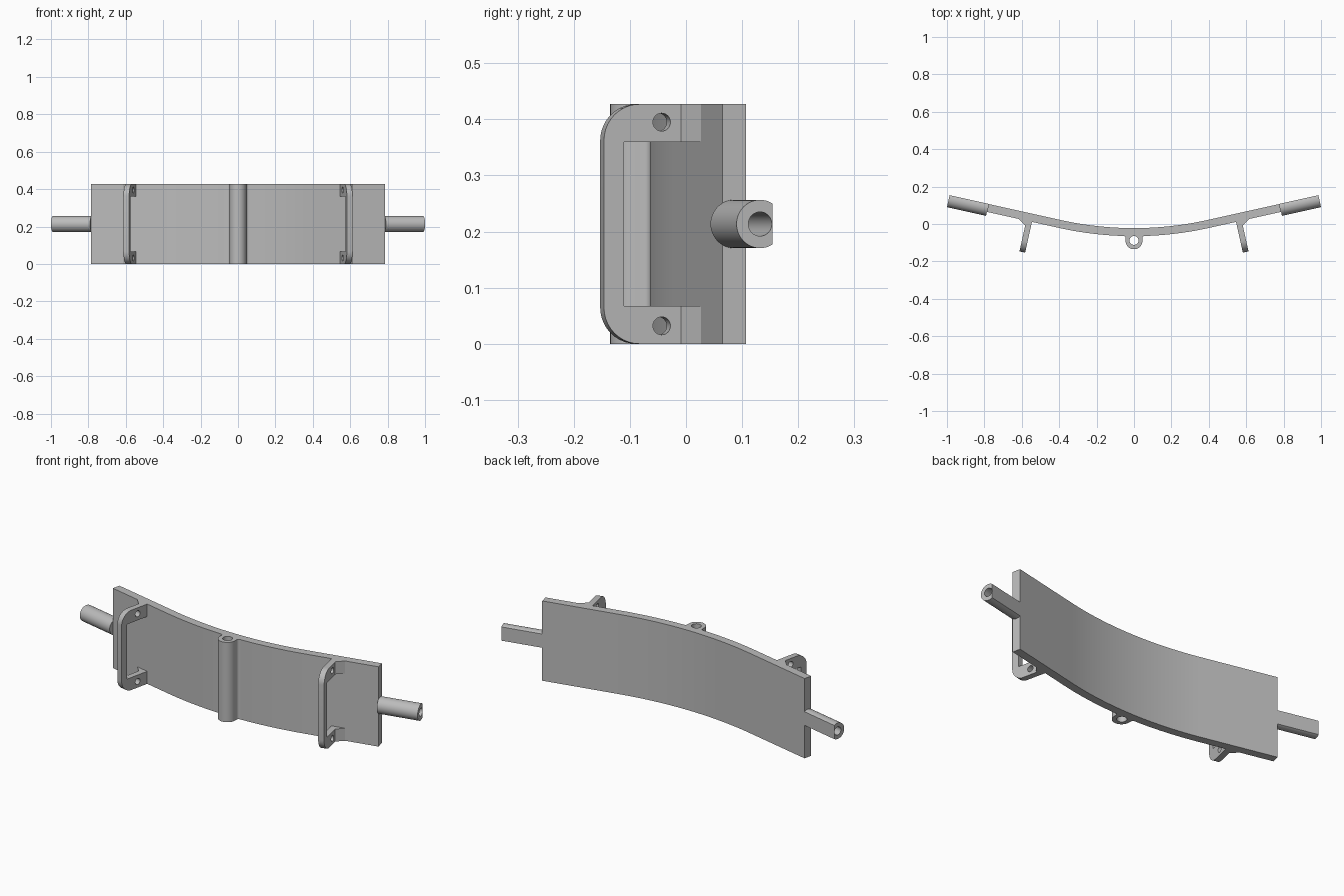
import bpy, bmesh, math
from mathutils import Vector, Matrix

if "Cube" in bpy.data.objects:
    bpy.data.objects.remove(bpy.data.objects["Cube"])

TILT = math.atan(0.222)            # slope of the straight wings
S, C = math.sin(TILT), math.cos(TILT)
R, T, H = 1.8, 0.043, 0.427        # bend radius, plate thickness, height
BACK_Y = -0.022                    # back of the plate at the middle
ALONG, INWARD, UP = Vector((C, S, 0)), Vector((-S, C, 0)), Vector((0, 0, 1))

grey = bpy.data.materials.new("grey")
grey.diffuse_color = (0.5, 0.5, 0.5, 1)
grey.use_nodes = True
grey.node_tree.nodes["Principled BSDF"].inputs["Base Color"].default_value = grey.diffuse_color


def arc(cx, cy, r, a0, a1, n):
    """Points on an arc, angles in degrees."""
    angles = [math.radians(a0 + (a1 - a0) * i / n) for i in range(n + 1)]
    return [(cx + r * math.cos(a), cy + r * math.sin(a)) for a in angles]


def circle(cx, cy, r, n=32):
    return arc(cx, cy, r, 0, 360, n)[:-1]


def prism(name, loops, origin, ax, ay, push, mirror=False):
    """Extrude a flat outline (first loop) with holes (other loops)."""
    bm = bmesh.new()
    edges = []
    for loop in loops:
        vs = [bm.verts.new(Vector(origin) + ax * p + ay * q) for p, q in loop]
        edges += [bm.edges.new((vs[i - 1], vs[i])) for i in range(len(vs))]
    bmesh.ops.triangle_fill(bm, edges=edges, use_beauty=True, use_dissolve=False)
    ext = bmesh.ops.extrude_face_region(bm, geom=bm.faces[:], use_keep_orig=True)
    moved = [g for g in ext["geom"] if isinstance(g, bmesh.types.BMVert)]
    bmesh.ops.translate(bm, verts=moved, vec=push)
    bmesh.ops.recalc_face_normals(bm, faces=bm.faces[:])
    mesh = bpy.data.meshes.new(name)
    bm.to_mesh(mesh)
    bm.free()
    mesh.materials.append(grey)
    obj = bpy.data.objects.new(name, mesh)
    bpy.context.collection.objects.link(obj)
    bpy.ops.object.select_all(action='DESELECT')
    obj.select_set(True)
    bpy.context.view_layer.objects.active = obj
    bpy.ops.object.shade_smooth_by_angle(angle=math.radians(30))
    if mirror:
        obj.modifiers.new("mirror", 'MIRROR').use_axis[0] = True
    return obj


# Bent plate with the central pin sleeve, drawn as a half outline and mirrored
deg = math.degrees(TILT)
cy = BACK_Y + R
wing = (0.777 - R * S) / C
back = arc(0, cy, R, -90, -90 + deg, 14)
back.append((back[-1][0] + wing * C, back[-1][1] + wing * S))
start = math.degrees(math.asin(0.057 / (R + T)))
front = arc(0, cy, R + T, -90 + start, -90 + deg, 14)
front.append((front[-1][0] + wing * C, front[-1][1] + wing * S))
sleeve = arc(0, -0.09, 0.045, -90, 0, 12) + arc(0.057, -0.076, 0.012, 180, 90, 5)[:-1]
half = sleeve + front + back[::-1]
outline = half + [(-x, y) for x, y in half[1:-1][::-1]]
prism("bent_plate", [outline, circle(0, -0.088, 0.024)],
      (0, 0, 0), Vector((1, 0, 0)), Vector((0, 1, 0)), UP * H)

# End tubes: round sockets cut flat along the back of the plate
flat = 0.0225
cut = math.degrees(math.acos(flat / 0.043))
end_mid = Vector((*back[-1], 0)) - INWARD * T / 2 + UP * H / 2
prism("end_tube", [arc(0, 0, 0.043, cut, 360 - cut, 32), circle(0, 0, 0.0215)],
      end_mid, INWARD, UP, ALONG * 0.214, mirror=True)

# C-shaped side brackets with rounded front corners and two bolt holes
corner = (0.582, -0.153, 0)
ARM, BAR, DEEP, ROUND = 0.067, 0.037, 0.178, 0.065
shape = (arc(ROUND, ROUND, ROUND, 270, 180, 10)
         + arc(ROUND, H - ROUND, ROUND, 180, 90, 10)
         + [(DEEP, H), (DEEP, H - ARM), (BAR, H - ARM),
            (BAR, ARM), (DEEP, ARM), (DEEP, 0)])
holes = [circle(0.1055, z, 0.016, 24) for z in (0.032, H - 0.032)]
prism("side_bracket", [shape] + holes, corner, INWARD, UP, ALONG * 0.031, mirror=True)

# Sloped gussets joining each bracket arm to the plate
gusset = [(0.02, 0.141), (0.031, 0.141), (0.071, 0.168), (0.071, 0.18), (0.02, 0.18)]
for label, z in (("lower", 0), ("upper", H - ARM)):
    prism(label + "_gusset", [gusset], Vector(corner) + UP * z,
          ALONG, INWARD, UP * ARM, mirror=True)
